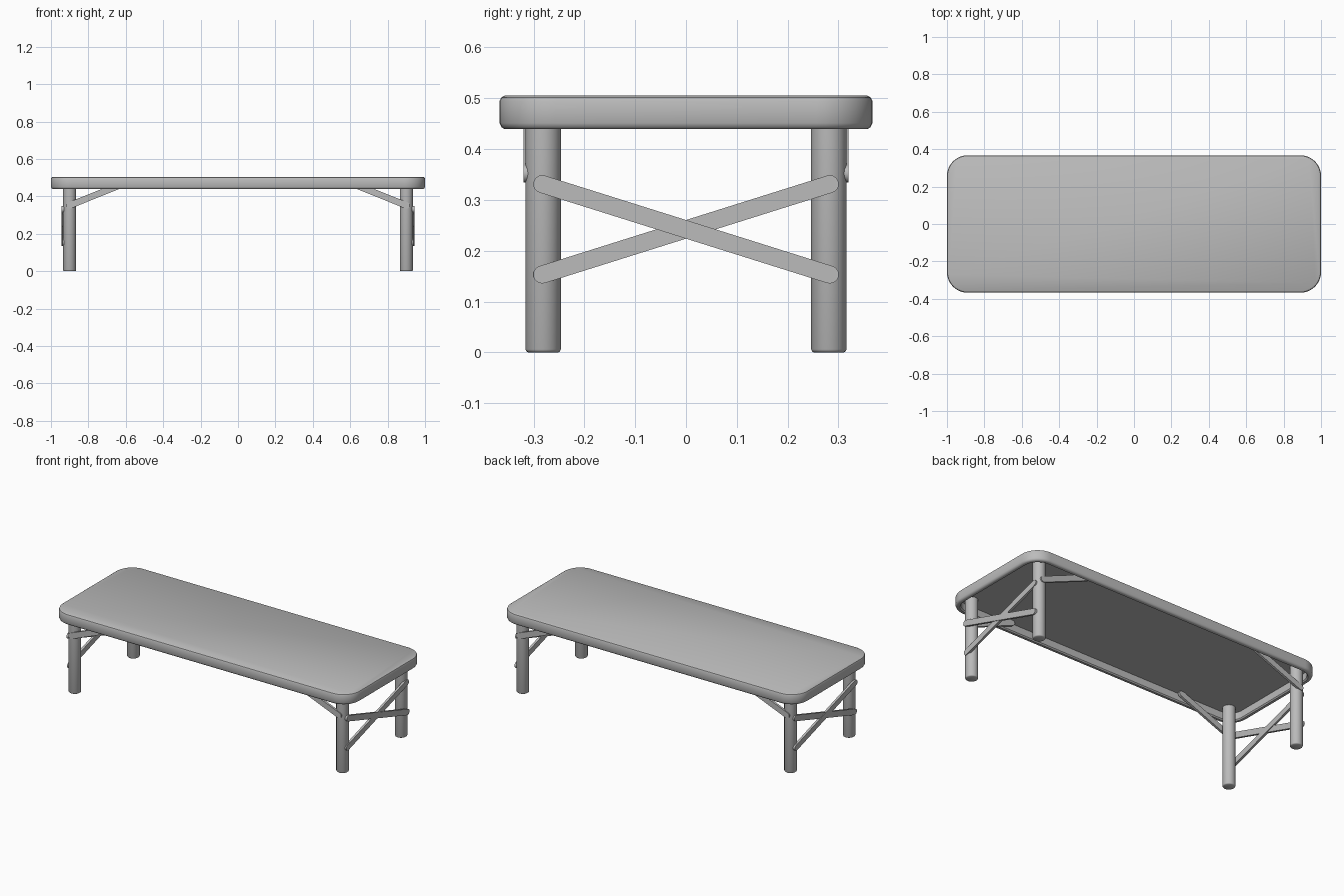
import bpy, bmesh, math
from mathutils import Vector

if "Cube" in bpy.data.objects:
    bpy.data.objects.remove(bpy.data.objects["Cube"])

grey = bpy.data.materials.new("light_grey")
grey.diffuse_color = (0.5, 0.5, 0.5, 1)
grey.use_nodes = True
grey.node_tree.nodes["Principled BSDF"].inputs["Base Color"].default_value = grey.diffuse_color


def finish(name, bm):
    bmesh.ops.recalc_face_normals(bm, faces=bm.faces)
    mesh = bpy.data.meshes.new(name)
    bm.to_mesh(mesh)
    bm.free()
    ob = bpy.data.objects.new(name, mesh)
    mesh.materials.append(grey)
    bpy.context.collection.objects.link(ob)
    bpy.ops.object.select_all(action='DESELECT')
    ob.select_set(True)
    bpy.context.view_layer.objects.active = ob
    bpy.ops.object.shade_smooth_by_angle(angle=math.radians(35))
    return ob


def loft(name, rings):
    """Skin a stack of equal point rings and cap both ends."""
    bm = bmesh.new()
    loops = [[bm.verts.new(p) for p in ring] for ring in rings]
    n = len(loops[0])
    for a, b in zip(loops, loops[1:]):
        for i in range(n):
            j = (i + 1) % n
            bm.faces.new((a[i], a[j], b[j], b[i]))
    bm.faces.new(loops[0])
    bm.faces.new(loops[-1])
    return finish(name, bm)


def rounded_rect(inset, z, hx=1.0, hy=0.367, radius=0.11, seg=10):
    r = radius - inset
    pts = []
    for k, (sx, sy) in enumerate([(1, 1), (-1, 1), (-1, -1), (1, -1)]):
        for i in range(seg + 1):
            a = math.pi / 2 * (k + i / seg)
            pts.append((sx * (hx - radius) + r * math.cos(a),
                        sy * (hy - radius) + r * math.sin(a), z))
    return pts


def circle(x, y, z, r, n=32):
    return [(x + r * math.cos(2 * math.pi * i / n),
             y + r * math.sin(2 * math.pi * i / n), z) for i in range(n)]


def flat_bar(name, start, end, normal, width=0.035, thick=0.014):
    """Flat strip with half-round ends; start and end are the end centres."""
    start, end, normal = Vector(start), Vector(end), Vector(normal)
    along = (end - start).normalized()
    side = normal.cross(along)
    outline = []
    for centre, turn in ((end, -math.pi / 2), (start, math.pi / 2)):
        for i in range(11):
            a = turn + math.pi * i / 10
            outline.append(centre + (along * math.cos(a) + side * math.sin(a)) * width / 2)
    return loft(name, [[p + normal * d for p in outline] for d in (-thick / 2, thick / 2)])


# Table top: rounded outer shell with a hollow underside
profile = [(0.030, 0.488), (0.030, 0.446), (0.024, 0.439), (0.010, 0.439),
           (0.004, 0.443), (0.0, 0.451), (0.0, 0.494), (0.003, 0.501), (0.010, 0.505)]
loft("table_top", [rounded_rect(i, z) for i, z in profile])

for sx in (-1, 1):
    for sy in (-1, 1):
        # Round legs with a softened foot
        x, y = sx * 0.90, sy * 0.281
        loft("leg", [circle(x, y, z, r) for z, r in
                     ((0, 0.030), (0.002, 0.033), (0.006, 0.035), (0.489, 0.035))])
        # Diagonal stay from the leg to the underside
        flat_bar("side_stay", (sx * 0.90, sy * 0.313, 0.352),
                 (sx * 0.594, sy * 0.313, 0.475), (0, sy, 0))
    # Crossed braces on each end
    flat_bar("end_brace", (sx * 0.936, -0.283, 0.331), (sx * 0.936, 0.283, 0.153), (sx, 0, 0))
    flat_bar("end_brace", (sx * 0.932, -0.283, 0.153), (sx * 0.932, 0.283, 0.331), (sx, 0, 0))
